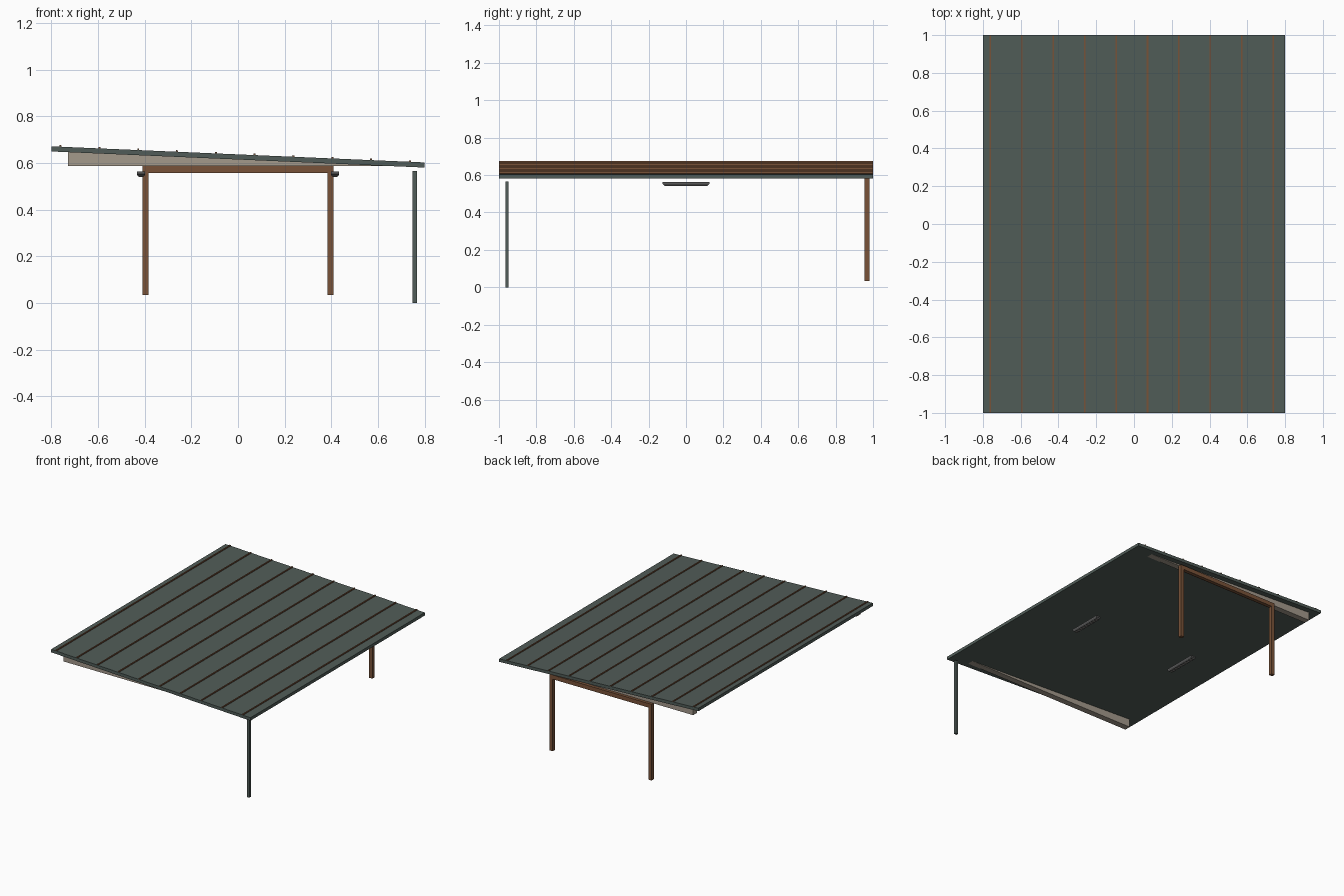
import bpy

if "Cube" in bpy.data.objects:
    bpy.data.objects.remove(bpy.data.objects["Cube"])


def material(name, rgb):
    m = bpy.data.materials.new(name)
    m.diffuse_color = (*rgb, 1)
    m.use_nodes = True
    m.node_tree.nodes["Principled BSDF"].inputs["Base Color"].default_value = m.diffuse_color
    return m


GREEN = material("grey green metal", (0.082, 0.108, 0.098))
BROWN = material("brown steel", (0.19, 0.085, 0.04))
BEIGE = material("beige panel", (0.37, 0.32, 0.26))
GREY = material("dark grey housing", (0.10, 0.10, 0.10))
PALE = material("pale grey louvre", (0.27, 0.26, 0.24))


def mesh(name, verts, faces, mat):
    me = bpy.data.meshes.new(name)
    me.from_pydata(verts, [], faces)
    me.materials.append(mat)
    ob = bpy.data.objects.new(name, me)
    bpy.context.collection.objects.link(ob)
    return ob


def prism(name, profile, y0, y1, mat):
    """Extrude a counter-clockwise x-z profile from y0 to y1."""
    n = len(profile)
    verts = [(x, y, z) for y in (y0, y1) for x, z in profile]
    faces = [tuple(range(n)), tuple(range(2 * n - 1, n - 1, -1))]
    faces += [(i, i + n, (i + 1) % n + n, (i + 1) % n) for i in range(n)]
    return mesh(name, verts, faces, mat)


def box(name, x0, x1, y0, y1, z0, z1, mat):
    return prism(name, [(x0, z0), (x1, z0), (x1, z1), (x0, z1)], y0, y1, mat)


def roof_top(x):
    return 0.637 - 0.0431 * x


THICK = 0.022


def roof_bottom(x):
    return roof_top(x) - THICK


# Sloping roof slab
prism("roof", [(-0.8, roof_bottom(-0.8)), (0.8, roof_bottom(0.8)),
               (0.8, roof_top(0.8)), (-0.8, roof_top(-0.8))], -1, 1, GREEN)

# Standing seams running front to back
for i in range(10):
    a = -0.765 + i * 0.1665
    b = a + 0.008
    prism("roof_seam", [(a, roof_top(a) - 0.002), (b, roof_top(b) - 0.002),
                        (b, roof_top(b) + 0.0065), (a, roof_top(a) + 0.0065)],
          -0.999, 0.999, BROWN)

# Tapered end panels under the roof, front and back
for name, y0, y1 in (("front_gable", -0.96, -0.915), ("back_gable", 0.915, 0.96)):
    prism(name, [(-0.73, 0.587), (0.73, 0.587), (0.73, roof_bottom(0.73) + 0.006),
                 (-0.73, roof_bottom(-0.73) + 0.001)], y0, y1, BEIGE)

# Goalpost frame at the back
for s in (-1, 1):
    c = s * 0.397
    box("frame_post", c - 0.013, c + 0.013, 0.955, 0.981, 0.035, 0.558, BROWN)
box("frame_beam", -0.41, 0.41, 0.955, 0.981, 0.558, 0.588, BROWN)

# Downspout at the front right corner
box("downspout", 0.748, 0.768, -0.966, -0.948, 0.0, 0.565, GREEN)


# Ceiling lights: tapered housings with a louvre underneath
def light(cx):
    verts = []
    for z, w, l in ((0.543, 0.013, 0.115), (0.552, 0.018, 0.125), (0.563, 0.018, 0.125)):
        verts += [(cx - w, -l, z), (cx + w, -l, z), (cx + w, l, z), (cx - w, l, z)]
    faces = [(3, 2, 1, 0), (8, 9, 10, 11)]
    for r in (0, 4):
        faces += [(r + i, r + (i + 1) % 4, r + (i + 1) % 4 + 4, r + i + 4) for i in range(4)]
    mesh("light_housing", verts, faces, GREY)
    for i in range(9):
        y = -0.104 + i * 0.026
        box("light_louvre", cx - 0.009, cx + 0.009, y - 0.007, y + 0.007,
            0.541, 0.544, PALE)


for s in (-1, 1):
    light(s * 0.416)
